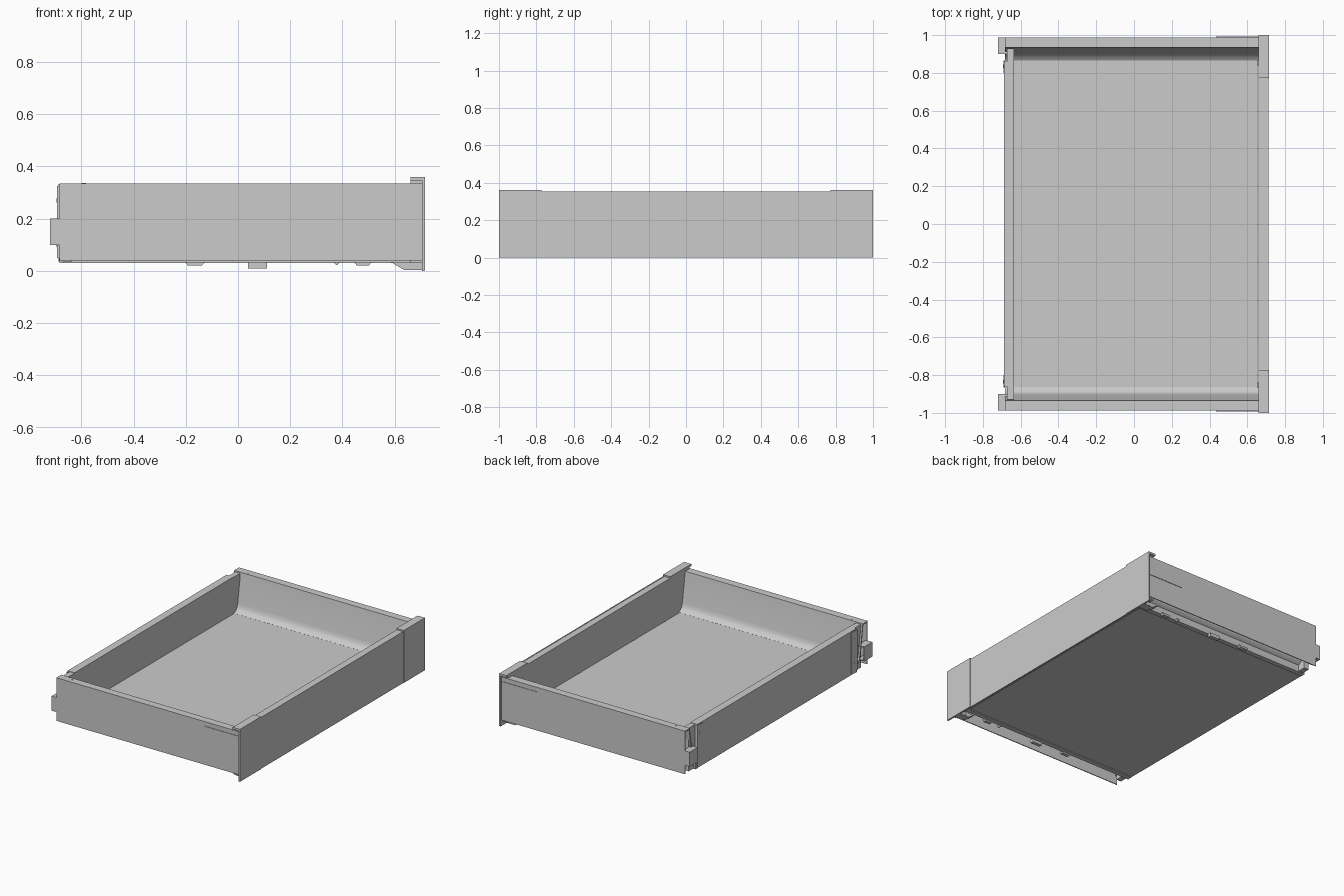
import bpy, bmesh, math

if "Cube" in bpy.data.objects:
    bpy.data.objects.remove(bpy.data.objects["Cube"])


def finish(name, bm, angle=None):
    bmesh.ops.recalc_face_normals(bm, faces=bm.faces)
    me = bpy.data.meshes.new(name)
    bm.to_mesh(me)
    bm.free()
    ob = bpy.data.objects.new(name, me)
    bpy.context.collection.objects.link(ob)
    if angle:
        bpy.ops.object.select_all(action='DESELECT')
        ob.select_set(True)
        bpy.context.view_layer.objects.active = ob
        bpy.ops.object.shade_smooth_by_angle(angle=math.radians(angle))
    return ob


def prism(name, pts, axis, a, b, angle=None):
    """Extrude a 2D profile along x (pts = y,z) or y (pts = x,z)."""
    bm = bmesh.new()
    put = (lambda p, t: (t, p[0], p[1])) if axis == 'x' else (lambda p, t: (p[0], t, p[1]))
    r0 = [bm.verts.new(put(p, a)) for p in pts]
    r1 = [bm.verts.new(put(p, b)) for p in pts]
    bm.faces.new(r0)
    bm.faces.new(r1)
    n = len(pts)
    for i in range(n):
        bm.faces.new((r0[i], r0[(i + 1) % n], r1[(i + 1) % n], r1[i]))
    return finish(name, bm, angle)


def box(name, x0, x1, y0, y1, z0, z1):
    return prism(name, [(x0, z0), (x1, z0), (x1, z1), (x0, z1)], 'y', y0, y1)


def disc(name, loc, r, depth, rot=(0, 0, 0)):
    bpy.ops.mesh.primitive_cylinder_add(vertices=16, radius=r, depth=depth,
                                        location=loc, rotation=rot)
    bpy.context.object.name = name


# Floor board, with the back board standing on it
box("floor_board", -0.685, 0.655, -0.868, 0.868, 0.035, 0.08)
box("back_board", -0.688, -0.635, -0.86, 0.86, 0.035, 0.333)

# Front: thick board with a taller thin outer skin
box("front_board", 0.66, 0.704, -0.98, 0.98, 0.03, 0.35)
box("front_skin", 0.704, 0.711, -0.997, 0.997, 0.0, 0.352)

# Side wall cross-section: hollow, open below, leaning inside face meeting the floor in a cove
cove = [(0.904, 0.135), (0.898, 0.112), (0.887, 0.095), (0.865, 0.081)]
under = [(y + 0.008, z - 0.005) for y, z in reversed(cove[:3])]
wall = ([(0.988, 0.04), (0.988, 0.335), (0.935, 0.335)] + cove
        + [(0.868, 0.078), (0.868, 0.035), (0.84, 0.035), (0.84, 0.03), (0.874, 0.03), (0.874, 0.078)]
        + under + [(0.942, 0.328), (0.982, 0.328), (0.982, 0.04)])

for s, side in ((-1, "left"), (1, "right")):
    def sbox(part, x0, x1, y0, y1, z0, z1):
        return box(f"{side}_{part}", x0, x1, s * y0, s * y1, z0, z1)

    prism(f"{side}_side_wall", [(s * y, z) for y, z in wall], 'x', -0.684, 0.704, 40)
    # Thin plate on the outside near the front
    sbox("side_plate", 0.435, 0.704, 0.985, 0.9915, 0.2, 0.305)

    # Front corner cap: top lip, face plate, end
    sbox("cap_lip", 0.66, 0.715, 0.772, 1.0, 0.346, 0.36)
    sbox("cap_face", 0.710, 0.715, 0.772, 1.0, 0.001, 0.36)
    sbox("cap_end", 0.704, 0.715, 0.994, 1.0, 0.001, 0.36)

    # Sloping bracket under the front corner
    prism(f"{side}_front_bracket", [(0.585, 0.034), (0.635, 0.004), (0.705, 0.004), (0.705, 0.034)],
          'y', s * 0.885, s * 0.94)
    disc(f"{side}_bracket_pin", (0.655, s * 0.912, 0.016), 0.007, 0.062, (math.pi / 2, 0, 0))

    # Runner tabs under the side
    for i, (x, w, z) in enumerate(((-0.165, 0.037, 0.02), (0.075, 0.036, 0.01),
                                   (0.378, 0.012, 0.022), (0.478, 0.033, 0.02))):
        k = 0 if z < 0.015 else 0.01
        prism(f"{side}_runner_tab_{i}", [(x - w, 0.034), (x - w + k, z),
                                         (x + w - k, z), (x + w, 0.034)],
              'y', s * 0.868, s * 0.892)

    # Rear bracket with hook and screws
    sbox("rear_bracket", -0.672, -0.635, 0.855, 0.93, 0.035, 0.33)
    sbox("rear_flange", -0.692, -0.686, 0.80, 0.865, 0.05, 0.325)
    sbox("rear_hook_back", -0.719, -0.712, 0.90, 0.988, 0.1, 0.2)
    sbox("rear_hook_outer", -0.712, -0.68, 0.982, 0.988, 0.1, 0.2)
    sbox("rear_hook_top", -0.712, -0.67, 0.90, 0.982, 0.194, 0.2)
    sbox("rear_hook_base", -0.712, -0.67, 0.90, 0.982, 0.1, 0.106)
    for z in (0.1, 0.27):
        disc(f"{side}_rear_screw", (-0.692, s * 0.835, z), 0.009, 0.004, (0, math.pi / 2, 0))
    disc(f"{side}_rail_screw", (-0.59, s * 0.95, 0.335), 0.009, 0.002)
